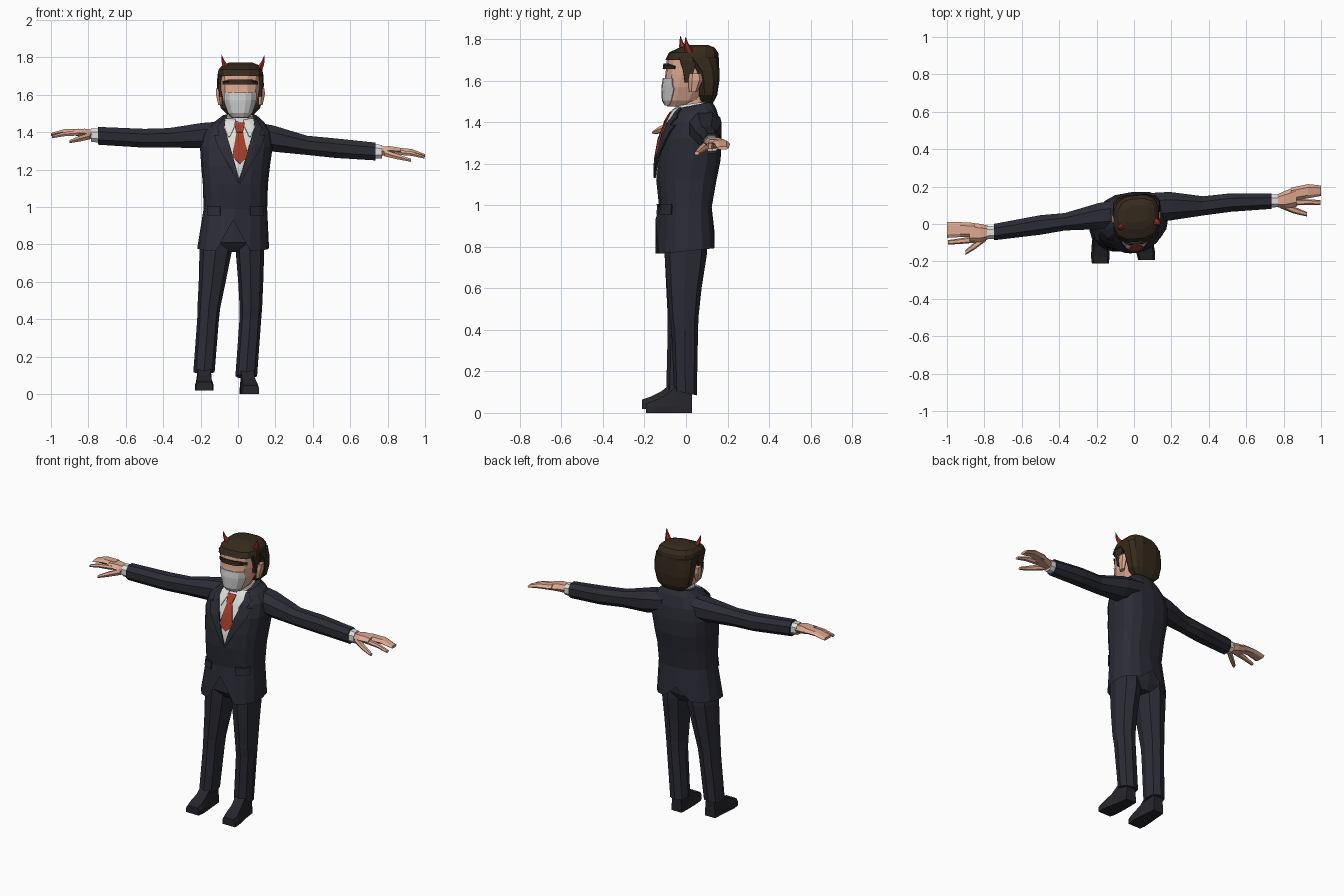
import bpy, bmesh, math
from mathutils import Vector
from mathutils.bvhtree import BVHTree


def material(name, rgb):
    m = bpy.data.materials.new(name)
    m.diffuse_color = (*rgb, 1)
    return m


SUIT = material("navy suit", (0.024, 0.025, 0.036))
SHOE = material("dark leather", (0.019, 0.019, 0.025))
SKIN = material("skin", (0.72, 0.39, 0.28))
HAIR = material("brown hair", (0.036, 0.023, 0.012))
SHIRT = material("white cloth", (0.74, 0.75, 0.72))
MASK = material("mask grey", (0.60, 0.60, 0.60))
TIE = material("red tie", (0.38, 0.05, 0.025))
HORN = material("horn red", (0.36, 0.028, 0.02))


def finish(name, bm, mat):
    bmesh.ops.recalc_face_normals(bm, faces=bm.faces)
    me = bpy.data.meshes.new(name)
    bm.to_mesh(me)
    me.materials.append(mat)
    ob = bpy.data.objects.new(name, me)
    bpy.context.collection.objects.link(ob)
    return ob


def loft(name, rings, mat, cap_start=True):
    """Skin a list of equal-length rings; returns a tree for projecting plates."""
    bm = bmesh.new()
    vs = [[bm.verts.new(p) for p in r] for r in rings]
    n = len(vs[0])
    for a, b in zip(vs, vs[1:]):
        for i in range(n):
            bm.faces.new((a[i], a[(i + 1) % n], b[(i + 1) % n], b[i]))
    if cap_start:
        bm.faces.new(vs[0][::-1])
    bm.faces.new(vs[-1])
    bm.normal_update()
    tree = BVHTree.FromBMesh(bm)
    finish(name, bm, mat)
    bm.free()
    return tree


def outline(n, p, turn=0.0):
    """Rounded-square outline, first point at the front unless turned."""
    out = []
    for i in range(n):
        a = -math.pi / 2 + 2 * math.pi * (i + turn) / n
        c, s = math.cos(a), math.sin(a)
        out.append((math.copysign(abs(c) ** p, c), math.copysign(abs(s) ** p, s)))
    return out


def upright(rows, n=12, p=0.8, yaw=0.0, turn=0.0):
    """Rings stacked in z from rows (z, centre x, half width, front y, back y[, tilt])."""
    rings = []
    for z, cx, rx, yf, yb, *tilt in rows:
        t = tilt[0] if tilt else 0
        ring = []
        for c, s in outline(n, p, turn):
            x, y = cx + c * rx, (yf + yb) / 2 + s * (yb - yf) / 2
            ring.append(Vector((x, y + yaw * x, z + t * y)))
        rings.append(ring)
    return rings


def sideways(rows, n=8, p=0.9, turn=0.5):
    """Rings along x from rows (x, y, z, half y, half z)."""
    return [[Vector((x, y + c * ry, z + s * rz)) for c, s in outline(n, p, turn)]
            for x, y, z, ry, rz in rows]


def plate(name, rows, mat, tree, gap, cols=6, sub=4):
    """Thin plate laid on a surface from rows (z, left x, right x)."""
    full = []
    for a, b in zip(rows, rows[1:]):
        full += [[u + (v - u) * k / sub for u, v in zip(a, b)] for k in range(sub)]
    full.append(rows[-1])
    bm = bmesh.new()
    grid = []
    for z, xl, xr in full:
        line = []
        for j in range(cols + 1):
            x = xl + (xr - xl) * j / cols
            hit = tree.ray_cast(Vector((x, -2, z)), Vector((0, 1, 0)))[0]
            y = hit.y if hit else -0.04
            line.append(bm.verts.new((x, y - gap, z)))
        grid.append(line)
    for a, b in zip(grid, grid[1:]):
        for j in range(cols):
            bm.faces.new((a[j], b[j], b[j + 1], a[j + 1]))
    bmesh.ops.remove_doubles(bm, verts=bm.verts, dist=0.0004)
    ob = finish(name, bm, mat)
    bm.free()
    mod = ob.modifiers.new("thickness", 'SOLIDIFY')
    mod.thickness, mod.offset = 0.008, 0


# Jacket body, with a notch at the front hem and a vent at the back
body = upright([
    (0.78, -0.026, 0.192, -0.145, 0.14, 0.1), (0.99, -0.014, 0.17, -0.128, 0.125),
    (1.12, -0.014, 0.174, -0.142, 0.148), (1.22, -0.013, 0.184, -0.138, 0.168),
    (1.32, -0.009, 0.194, -0.12, 0.172), (1.40, -0.005, 0.18, -0.088, 0.165),
    (1.45, 0.005, 0.135, -0.062, 0.145, 0.1), (1.475, 0.01, 0.095, -0.045, 0.125, 0.2)],
    n=16, p=0.78, yaw=0.09)
body[0][0].z, body[0][8].z = 0.93, 0.87
torso = loft("jacket_body", body, SUIT, cap_start=False)

# Shirt front, tie, lapels, collar wings and pocket flaps
plate("shirt_front", [(1.455, -0.075, 0.095), (1.40, -0.075, 0.09), (1.15, 0, 0.006)], SHIRT, torso, 0.004)
plate("tie_blade", [(1.41, -0.006, 0.024), (1.27, -0.031, 0.054), (1.232, 0.009, 0.013)], TIE, torso, 0.011)
plate("tie_knot", [(1.45, -0.02, 0.038), (1.40, -0.008, 0.026)], TIE, torso, 0.016)
for s, side in ((-1, "right"), (1, "left")):
    def mirror(rows):
        return [(z, *sorted((0.008 + s * a, 0.008 + s * b))) for z, a, b in rows]
    plate(side + "_lapel", mirror([(1.385, 0.068, 0.135), (1.32, 0.049, 0.115),
                                   (1.13, -0.004, 0.003)]), SUIT, torso, 0.012)
    plate(side + "_jacket_collar", mirror([(1.465, 0.075, 0.09), (1.42, 0.08, 0.12),
                                           (1.385, 0.068, 0.108)]), SUIT, torso, 0.014)
    plate(side + "_collar_wing", mirror([(1.47, 0.02, 0.08), (1.43, 0.026, 0.082),
                                         (1.375, 0.052, 0.06)]), SHIRT, torso, 0.012)
    plate(side + "_pocket_flap", [(z, *sorted((-0.014 + s * 0.08, -0.014 + s * 0.15)))
                                  for z in (1.005, 0.955)], SUIT, torso, 0.007)

# Neck and shirt collar
loft("neck", upright([(1.40, 0.01, 0.06, -0.03, 0.10), (1.56, 0.012, 0.058, -0.04, 0.09)]), SKIN)
loft("shirt_collar", upright([(1.43, 0.01, 0.088, -0.055, 0.12), (1.485, 0.01, 0.07, -0.05, 0.105, 0.15)]), SHIRT)

# Head, mask and brow
head = loft("head", upright([
    (1.475, 0.012, 0.045, -0.09, 0.02), (1.505, 0.012, 0.07, -0.108, 0.06),
    (1.57, 0.012, 0.094, -0.11, 0.10), (1.63, 0.012, 0.106, -0.10, 0.12),
    (1.71, 0.012, 0.108, -0.092, 0.12), (1.745, 0.012, 0.08, -0.06, 0.10)],
    n=12, p=0.75, yaw=0.08, turn=0.5), SKIN)
plate("face_mask", [(1.612, -0.072, 0.096), (1.56, -0.07, 0.094), (1.505, -0.05, 0.074),
                    (1.482, -0.028, 0.052)], MASK, head, 0.006)
plate("brow", [(1.682, -0.05, 0.075), (1.67, -0.08, 0.105), (1.655, -0.08, 0.105)], HAIR, head, 0.012)

# Hair: cap, back and sideburns
loft("hair_cap", upright([
    (1.70, 0.013, 0.126, -0.1, 0.157), (1.735, 0.013, 0.12, -0.082, 0.153),
    (1.76, 0.013, 0.098, -0.03, 0.135), (1.772, 0.015, 0.065, 0.01, 0.10)],
    p=0.7, yaw=0.08, turn=0.5), HAIR)
loft("hair_back", upright([
    (1.495, 0.013, 0.072, 0.07, 0.13), (1.53, 0.013, 0.108, 0.055, 0.148),
    (1.60, 0.013, 0.124, 0.045, 0.158), (1.65, 0.013, 0.128, 0.03, 0.158),
    (1.71, 0.013, 0.126, -0.03, 0.156)], p=0.65, yaw=0.06, turn=0.5), HAIR)
for s, side in ((-1, "right"), (1, "left")):
    x = 0.013 + s * 0.106
    loft(side + "_sideburn", upright([
        (1.59, x, 0.013, -0.02, 0.015), (1.65, x, 0.015, -0.035, 0.04),
        (1.71, x, 0.016, -0.06, 0.06)], n=4, p=1, yaw=0.08, turn=0.5), HAIR)
    x = 0.013 + s * 0.108
    loft(side + "_ear", upright([
        (1.545, x, 0.012, 0.005, 0.045), (1.60, x + s * 0.006, 0.019, 0.0, 0.07),
        (1.635, x + s * 0.006, 0.018, 0.005, 0.068)], n=6, p=1, yaw=0.08), SKIN)
    # Curved horn
    hx, hy, hz = (-0.055, -0.005, 1.735) if s < 0 else (0.108, 0.02, 1.73)
    loft(side + "_horn", upright([
        (hz + dz, hx + s * dx, r, hy - dy - r, hy - dy + r) for dz, dx, dy, r in
        ((0, 0, 0, 0.024), (0.03, 0.017, 0.012, 0.016), (0.05, 0.026, 0.018, 0.009),
         (0.08, 0.033, 0.022, 0.001))], n=6, p=1), HORN)

# Sleeves
loft("right_sleeve", sideways([
    (-0.06, 0.055, 1.395, 0.085, 0.07), (-0.19, 0.042, 1.383, 0.075, 0.072),
    (-0.37, 0.012, 1.370, 0.05, 0.056), (-0.50, -0.005, 1.368, 0.056, 0.054),
    (-0.748, -0.043, 1.381, 0.047, 0.051)]), SUIT)
loft("left_sleeve", sideways([
    (0.06, 0.085, 1.395, 0.085, 0.07), (0.19, 0.095, 1.366, 0.082, 0.075),
    (0.37, 0.097, 1.330, 0.055, 0.055), (0.52, 0.115, 1.315, 0.053, 0.056),
    (0.735, 0.122, 1.297, 0.044, 0.051)]), SUIT)

# Cuffs and hands
for side, dx, parts in (
    ("right", -1, {
        "cuff": [(-0.73, -0.043, 1.382, 0.038, 0.042), (-0.785, -0.047, 1.385, 0.037, 0.038)],
        "palm": [(-0.77, -0.045, 1.386, 0.033, 0.028), (-0.82, -0.048, 1.395, 0.048, 0.027),
                 (-0.88, -0.046, 1.400, 0.054, 0.018)],
        "fingers": [(-0.85, -0.032, 1.402, 0.037, 0.019), (-0.93, -0.030, 1.402, 0.040, 0.016),
                    (-1.0, -0.032, 1.388, 0.042, 0.009)],
        "index": [(-0.85, -0.082, 1.396, 0.018, 0.015), (-0.93, -0.092, 1.39, 0.015, 0.013),
                  (-0.995, -0.098, 1.375, 0.012, 0.008)],
        "thumb": [(-0.79, -0.07, 1.38, 0.02, 0.02), (-0.85, -0.115, 1.365, 0.02, 0.017),
                  (-0.90, -0.152, 1.35, 0.013, 0.009)]}),
    ("left", 1, {
        "cuff": [(0.72, 0.122, 1.298, 0.037, 0.042), (0.77, 0.124, 1.296, 0.036, 0.038)],
        "palm": [(0.76, 0.123, 1.298, 0.032, 0.028), (0.81, 0.131, 1.302, 0.047, 0.027),
                 (0.87, 0.147, 1.300, 0.055, 0.018)],
        "fingers": [(0.84, 0.158, 1.302, 0.036, 0.019), (0.93, 0.175, 1.296, 0.038, 0.016),
                    (1.0, 0.178, 1.275, 0.028, 0.009)],
        "index": [(0.84, 0.117, 1.294, 0.018, 0.015), (0.93, 0.117, 1.285, 0.015, 0.013),
                  (0.998, 0.115, 1.266, 0.013, 0.008)],
        "thumb": [(0.78, 0.105, 1.290, 0.02, 0.02), (0.85, 0.076, 1.270, 0.019, 0.016),
                  (0.925, 0.052, 1.250, 0.012, 0.009)]})):
    for part, rows in parts.items():
        n = 8 if part == "cuff" else 6
        loft(side + "_" + part, sideways(rows, n=n, p=0.85), SHIRT if part == "cuff" else SKIN)

# Trousers
loft("trouser_seat", upright([(0.76, -0.028, 0.06, -0.07, 0.08), (0.81, -0.028, 0.15, -0.11, 0.105),
                              (0.98, -0.016, 0.15, -0.105, 0.10)], p=0.75), SUIT)
loft("right_trouser_leg", upright([
    (0.12, -0.182, 0.057, -0.095, 0.03, 0.1), (0.40, -0.160, 0.058, -0.088, 0.05),
    (0.46, -0.156, 0.061, -0.088, 0.056), (0.60, -0.138, 0.072, -0.095, 0.075),
    (0.76, -0.120, 0.086, -0.103, 0.098), (0.93, -0.095, 0.085, -0.10, 0.10)], n=8, p=0.85), SUIT)
loft("left_trouser_leg", upright([
    (0.095, 0.044, 0.058, -0.058, 0.052, -0.2), (0.40, 0.066, 0.058, -0.07, 0.058),
    (0.46, 0.069, 0.060, -0.08, 0.06), (0.60, 0.068, 0.067, -0.092, 0.075),
    (0.76, 0.064, 0.076, -0.103, 0.10), (0.93, 0.06, 0.08, -0.10, 0.10)], n=8, p=0.85), SUIT)

# Shoes: sections from heel to toe (y, centre shift, sole half width, top half width, top height)
for side, cx, y0, z0, out in (("right", -0.180, -0.02, 0.018, 0.0), ("left", 0.047, 0.0, 0.0, 0.02)):
    rings = []
    for y, k, w, wt, h in ((0.03, 0, 0.036, 0.03, 0.10), (-0.05, 0.2, 0.042, 0.034, 0.125),
                           (-0.10, 0.5, 0.047, 0.034, 0.085), (-0.155, 0.8, 0.05, 0.04, 0.058),
                           (-0.192, 1, 0.045, 0.035, 0.046)):
        x = cx + out * k
        rings.append([Vector((x + u, y + y0, z0 + v)) for u, v in
                      ((-w, 0), (w, 0), (w, 0.03), (wt, h), (-wt, h), (-w, 0.03))])
    loft(side + "_shoe", rings, SHOE)
